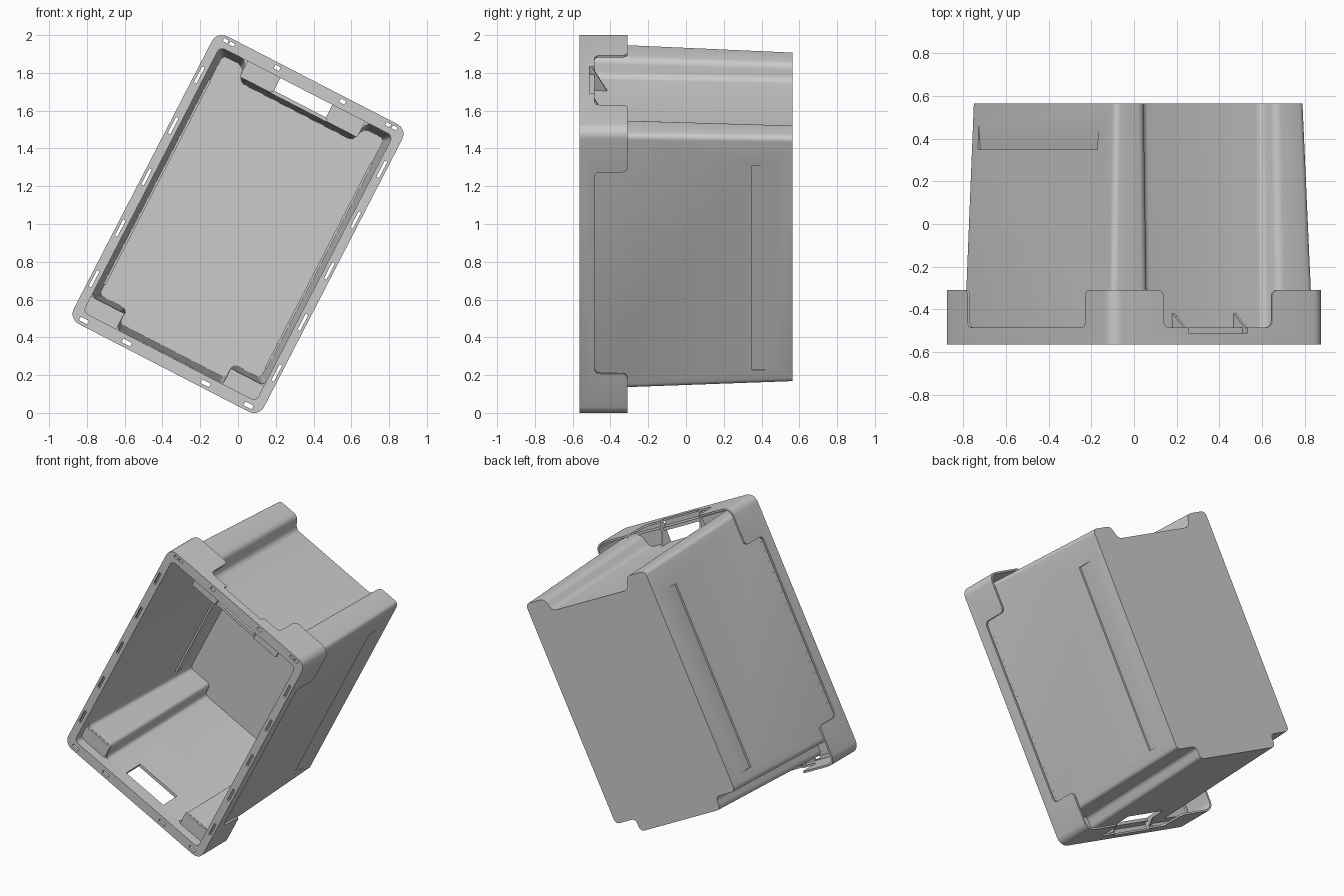
import bpy, bmesh, math
from mathutils import Matrix, Vector

if "Cube" in bpy.data.objects:
    bpy.data.objects.remove(bpy.data.objects["Cube"])

# The crate is built upright (x = short side, z = long side, opening at -y), then tilted.
FRONT, BACK, LEDGE = -0.565, 0.565, -0.49
TILT = Matrix.Translation((0, 0, 1)) @ Matrix.Rotation(math.radians(27.3), 4, 'Y')
T = 0.02            # wall thickness
parts = []


def fillet(pts, r, n=5):
    """Round every corner of a closed 2D outline."""
    out = []
    for i, p in enumerate(pts):
        p = Vector(p)
        a, b = Vector(pts[i - 1]), Vector(pts[(i + 1) % len(pts)])
        a = p + (a - p).normalized() * r
        b = p + (b - p).normalized() * r
        ca, cb = a.lerp(p, 0.552), b.lerp(p, 0.552)
        for k in range(n + 1):
            t = k / n
            s = 1 - t
            out.append(tuple(a*s**3 + ca*3*s*s*t + cb*3*s*t*t + b*t**3))
    return out


def rect(hx, hz, r=0):
    pts = [(-hx, -hz), (hx, -hz), (hx, hz), (-hx, hz)]
    return fillet(pts, r) if r else pts


def finish(name, bm, keep=True):
    bmesh.ops.recalc_face_normals(bm, faces=bm.faces)
    me = bpy.data.meshes.new(name)
    bm.to_mesh(me)
    bm.free()
    ob = bpy.data.objects.new(name, me)
    bpy.context.collection.objects.link(ob)
    if keep:
        parts.append(ob)
    else:
        ob.hide_render = True
    return ob


def loft(name, loops, capped=True, keep=True):
    """Skin a list of equal-length 3D loops; cap both ends or close into a ring."""
    bm = bmesh.new()
    rows = [[bm.verts.new(p) for p in lp] for lp in loops]
    pairs = list(zip(rows, rows[1:])) + ([] if capped else [(rows[-1], rows[0])])
    for a, b in pairs:
        for i in range(len(a)):
            j = (i + 1) % len(a)
            bm.faces.new((a[i], a[j], b[j], b[i]))
    if capped:
        bm.faces.new(rows[0])
        bm.faces.new(rows[-1])
    return finish(name, bm, keep)


def at_y(pts, y):
    return [(x, y, z) for x, z in pts]


def ring(name, outer, inner, y0, y1):
    return loft(name, [at_y(outer, y0), at_y(outer, y1), at_y(inner, y1), at_y(inner, y0)], False)


def prism(name, pts, axis, lo, hi, keep=True):
    """Extrude an outline along x (pts = z,y) or along z (pts = x,y)."""
    f = (lambda p, h: (h, p[1], p[0])) if axis == 'x' else (lambda p, h: (p[0], p[1], h))
    return loft(name, [[f(p, h) for p in pts] for h in (lo, hi)], True, keep)


def box(name, x0, x1, y0, y1, z0, z1, keep=True):
    return prism(name, [(x0, y0), (x1, y0), (x1, y1), (x0, y1)], 'z', z0, z1, keep)


def cut(ob, cutters):
    for c in cutters:
        m = ob.modifiers.new("cut", 'BOOLEAN')
        m.operation, m.solver, m.object = 'DIFFERENCE', 'EXACT', c
    dg = bpy.context.evaluated_depsgraph_get()
    me = bpy.data.meshes.new_from_object(ob.evaluated_get(dg))
    ob.modifiers.clear()
    ob.data = me
    for c in cutters:
        bpy.data.objects.remove(c)


# Body shell: groove in the middle of the top end, matching tongue on the bottom end
def section(k, t):
    """k = 0 at the opening, 1 at the closed back; t = inward offset."""
    u, v, s = 0.535 - 0.035*k - t, 0.81 - 0.035*k - t, 0.715 - 0.025*k - t
    p, q1, q0 = 0.335 - t, 0.345 + t, 0.315 + t
    return fillet([(-u, -s), (-p, -s), (-p, -v), (p, -v), (p, -s), (u, -s),
                   (u, v), (q1, v), (q0, s), (-q0, s), (-q1, v), (-u, v)], 0.03 if t == 0 else 0.025)


body = loft("body", [at_y(section(0.98, T), BACK - T), at_y(section(0, T), LEDGE),
                     at_y(section(0, 0), LEDGE), at_y(section(1, 0), BACK)])


def wall(y):
    return 0.535 - 0.035 * (y - LEDGE) / (BACK - LEDGE)


# Shallow wedge steps low on both long sides, and the hand hole in the bottom end
cutters = [box("hand_hole_cutter", -0.155, 0.155, -0.475, -0.33, -0.9, -0.74, False)]
for s in (-1, 1):
    a, b = wall(0.35), wall(0.46)
    cutters.append(prism("side_step_cutter", [(s*(a+.03), .35), (s*(a-.012), .35), (s*b, .46),
                                              (s*(b+.03), .46)], 'z', -0.61, 0.61, False))
    prism("inner_side_step", [(s*(a-T+.004), .35), (s*(a-T-.012), .35), (s*(b-T+.002), .46)],
          'z', -0.61, 0.61)
cut(body, cutters)

# Collar joining the body to the rim
ring("collar", rect(0.535, 0.81, 0.04), rect(0.515, 0.79, 0.03), FRONT + 0.002, LEDGE + 0.005)

# Ledges that close the groove and the stepped corners
for s in (-1, 1):
    x0, x1 = sorted((s * 0.165, s * 0.35))
    box("groove_ledge", x0, x1, LEDGE - 0.012, LEDGE + 0.003, 0.697, 0.80)
    x0, x1 = sorted((s * 0.317, s * 0.525))
    box("corner_ledge", x0, x1, LEDGE - 0.012, LEDGE + 0.003, -0.80, -0.697)

# Flat rim with a row of slots
outer = rect(0.567, 0.857, 0.06)
rim = ring("rim", outer, rect(0.515, 0.79, 0.03), FRONT, FRONT + 0.015)
slots = []


def slot(x, z, hx, hz):
    slots.append(box("slot_cutter", x-hx, x+hx, FRONT - 0.05, FRONT + 0.05, z-hz, z+hz, False))


for s in (-1, 1):
    for z in (-0.607, -0.305, 0, 0.305, 0.607):
        slot(s * 0.544, z, 0.0075, 0.048)
    for x in (0.235, 0.49):
        slot(s * x, -0.828, 0.025, 0.011)
    slot(s * 0.195, 0.83, 0.016, 0.011)
    slot(s * 0.465, 0.832, 0.014, 0.009)
    slot(s * 0.503, 0.832, 0.014, 0.009)
cut(rim, slots)

# Hanging skirt, deep at the corners and cut away along each side
skirt = ring("skirt", outer, rect(0.555, 0.845, 0.048), FRONT + 0.001, -0.31)


def skirt_outline(h):
    """Opening with rounded inner corners and flared lips."""
    o = fillet([(-h-.15, -.31), (-h, -.31), (-h, -.485), (h, -.485), (h, -.31),
                (h+.15, -.31), (h+.15, -.2), (-h-.15, -.2)], 0.03)
    return [(x, y + 0.0005) for x, y in o]


cut(skirt, [prism("side_cutter", skirt_outline(0.60), 'x', -1, 1, False),
            prism("end_cutter", skirt_outline(0.285), 'z', -1.2, 1.2, False),
            box("grip_cutter", -0.155, 0.155, -0.511, -0.4, -1.2, 1.2, False)])

# Triangular gussets beside the hand holes
for s in (-1, 1):
    x = s * 0.161
    prism("top_gusset", [(0.706, -0.505), (0.85, -0.511), (0.85, -0.495), (0.706, -0.415)],
          'x', x - 0.006, x + 0.006)
    prism("bottom_gusset", [(-0.795, -0.505), (-0.85, -0.511), (-0.85, -0.495), (-0.795, -0.415)],
          'x', x - 0.006, x + 0.006)

# Tilt the whole crate and smooth the rounded corners
bpy.ops.object.select_all(action='DESELECT')
for ob in parts:
    ob.data.transform(TILT)
    ob.select_set(True)
bpy.context.view_layer.objects.active = body
bpy.ops.object.shade_smooth_by_angle(angle=math.radians(30))
